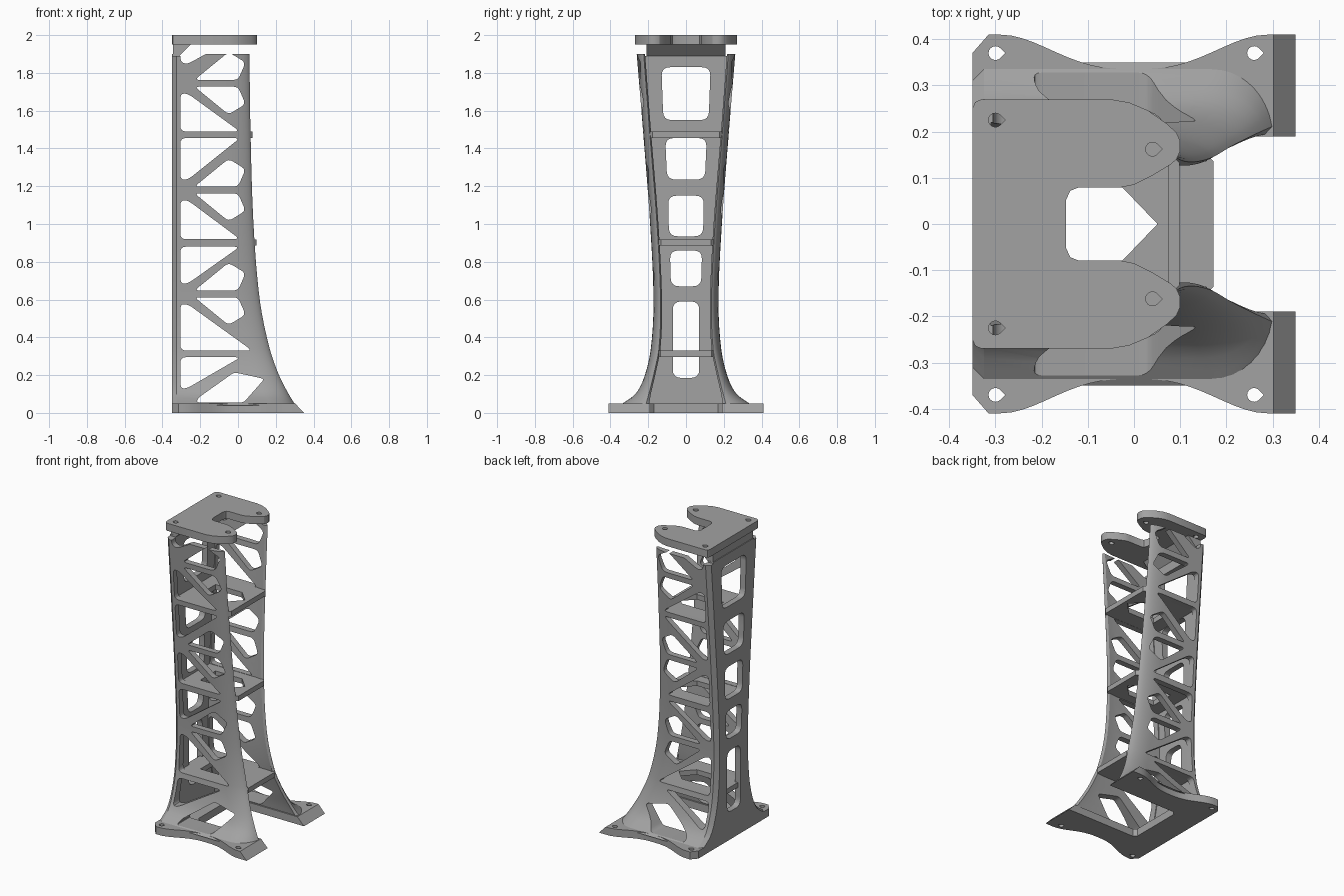
import bpy, bmesh, math
from mathutils import Vector

if "Cube" in bpy.data.objects:
    bpy.data.objects.remove(bpy.data.objects["Cube"])

grey = bpy.data.materials.new("plain grey")
grey.use_nodes = True
COLOUR = (0.36, 0.36, 0.36, 1)
grey.diffuse_color = COLOUR
grey.node_tree.nodes["Principled BSDF"].inputs["Base Color"].default_value = COLOUR

PLACE = {"x": lambda a, b, t: (t, a, b), "y": lambda a, b, t: (a, t, b),
         "z": lambda a, b, t: (a, b, t)}


def finish(bm, name):
    bmesh.ops.recalc_face_normals(bm, faces=bm.faces)
    mesh = bpy.data.meshes.new(name)
    bm.to_mesh(mesh)
    bm.free()
    mesh.materials.append(grey)
    obj = bpy.data.objects.new(name, mesh)
    bpy.context.collection.objects.link(obj)
    return obj


def loft(bm, rings):
    """Closed solid through a stack of equal rings."""
    rows = [[bm.verts.new(p) for p in ring] for ring in rings]
    n = len(rows[0])
    for low, high in zip(rows, rows[1:]):
        for i in range(n):
            j = (i + 1) % n
            bm.faces.new((low[i], low[j], high[j], high[i]))
    bm.faces.new(rows[0])
    bm.faces.new(rows[-1])


def rounded(pts, r):
    """Round every corner of a 2D outline."""
    if not r:
        return pts
    out = []
    for i, p in enumerate(pts):
        p, a, b = Vector(p), Vector(pts[i - 1]), Vector(pts[(i + 1) % len(pts)])
        start = p + (a - p).normalized() * min(r, (a - p).length * 0.45)
        end = p + (b - p).normalized() * min(r, (b - p).length * 0.45)
        for k in range(5):
            t = k / 4
            out.append((start * (1 - t) ** 2 + p * 2 * t * (1 - t) + end * t * t)[:])
    return out


def prism(bm, pts, axis, t0, t1, r=0):
    put = PLACE[axis]
    pts = rounded(pts, r)
    loft(bm, [[put(a, b, t) for a, b in pts] for t in (t0, t1)])


def solid(name, shapes):
    bm = bmesh.new()
    for shape in shapes:
        prism(bm, *shape)
    return finish(bm, name)


def cut(obj, shapes):
    cutter = solid("cutter", shapes)
    cutter.hide_render = True
    mod = obj.modifiers.new("cut", "BOOLEAN")
    mod.operation, mod.solver, mod.object = "DIFFERENCE", "EXACT", cutter
    bpy.context.view_layer.objects.active = obj
    bpy.ops.object.modifier_apply(modifier=mod.name)
    bpy.data.objects.remove(cutter)


def teardrop(cx, cy, r=0.015):
    arc = [math.radians(45 + 270 * k / 12) for k in range(13)]
    return [(cx + r * math.cos(a), cy + r * math.sin(a)) for a in arc] + [(cx + r * 1.41, cy)]


def both_sides(half):
    """Mirror an open 2D chain across y = 0 to close it."""
    return half + [(x, -y) for x, y in reversed(half)]


# Height, outer half width, inner half width, front edge
PROFILE = [(0.04, 0.35, 0.20, 0.305), (0.1, 0.268, 0.19, 0.268), (0.2, 0.218, 0.167, 0.217),
           (0.35, 0.185, 0.138, 0.165), (0.6, 0.172, 0.131, 0.115), (1.0, 0.19, 0.15, 0.082),
           (1.5, 0.228, 0.19, 0.066), (1.96, 0.266, 0.225, 0.06)]


def section(z):
    """Smooth interpolation of the profile rows."""
    i = max(k for k in range(len(PROFILE) - 1) if PROFILE[k][0] <= z)

    def slope(k, c):
        a, b = PROFILE[max(k - 1, 0)], PROFILE[min(k + 1, len(PROFILE) - 1)]
        return (b[c] - a[c]) / (b[0] - a[0])
    p, q = PROFILE[i], PROFILE[i + 1]
    h = q[0] - p[0]
    t = (z - p[0]) / h
    return [p[c] * (1 + 2 * t) * (1 - t) ** 2 + slope(i, c) * h * t * (1 - t) ** 2
            + q[c] * t * t * (3 - 2 * t) + slope(i + 1, c) * h * t * t * (t - 1)
            for c in (1, 2, 3)]


def channel_ring(z):
    """C-shaped section, open to the front edge, with inward curling lips."""
    w, wi, xf = section(z)
    half = [(-0.35, w - 0.025), (-0.325, w)]
    for k in range(9):
        a = math.radians(80 * k / 8)
        half.append((xf - 0.13 + 0.13 * math.sin(a) / math.sin(math.radians(80)),
                     w - (w - wi) * 1.1 * (1 - math.cos(a))))
    half += [(xf - 0.015, wi - 0.004), (xf - 0.06, wi), (-0.31, wi)]
    return [(x, y, z) for x, y in both_sides(half)]


# Tower: back wall and two side walls
bm = bmesh.new()
heights = [0.04 + 0.02 * k for k in range(16)] + [0.4 + 0.06 * k for k in range(27)]
loft(bm, [channel_ring(z) for z in heights if z < 1.955])
tower = finish(bm, "lattice_tower")

# Truss openings, mirrored about the middle of each bay
holes = []
for low, mid, high in ((0.33, 0.63, 0.88), (0.92, 1.18, 1.455), (1.49, 1.745, 2.03)):
    for s, base in ((-1, low), (1, high)):
        tip = 0.075 if base == low == 0.33 else 0.01
        if base < 2:
            triangle = [(-0.305, base), (-0.305, mid + s * 0.055),
                        (-0.265, mid + s * 0.055), (tip, base)]
        else:
            triangle = [(-0.305, 1.915), (-0.305, 1.86), (-0.27, 1.845), (-0.08, 1.95), (-0.22, 1.95)]
        diamond = [(-0.23, mid + s * 0.018), (0.0, mid + s * 0.018), (0.04, mid + s * 0.11),
                   (-0.05, mid + s * 0.165)]
        holes += [(triangle, "y", -0.6, 0.6, 0.03), (diamond, "y", -0.6, 0.6, 0.025)]
holes.append(([(-0.305, 0.295), (-0.305, 0.13), (-0.27, 0.13), (0.015, 0.295)], "y", -0.6, 0.6, 0.03))
holes.append(([(-0.22, 0.055), (-0.21, 0.08), (-0.02, 0.215), (0.14, 0.18), (0.03, 0.055)],
              "y", -0.6, 0.6, 0.02))
cut(tower, holes)

# Back wall windows
windows = []
for z0, z1, low_w, high_w in ((1.55, 1.83, 0.12, 0.13), (1.235, 1.455, 0.1, 0.11),
                              (0.935, 1.15, 0.09, 0.095), (0.67, 0.86, 0.08, 0.085),
                              (0.185, 0.59, 0.07, 0.07)):
    quad = [(-low_w, z0), (low_w, z0), (high_w, z1), (-high_w, z1)]
    windows.append((quad, "x", -0.4, -0.306, 0.045))
cut(tower, windows)

# Screw clearance at the top back corners
cut(tower, [([(-0.4, s * 0.21), (-0.27, s * 0.21), (-0.27, s * 0.4), (-0.4, s * 0.4)],
             "z", 1.89, 1.97) for s in (-1, 1)])

# Base: U-shaped flange with sloped toes
edge = [(-0.35, 0.37), (-0.315, 0.41)]
for k in range(25):
    x = -0.29 + 0.58 * k / 24
    edge.append((x, 0.335 + 0.0375 * (1 - math.cos(math.pi * min(1, abs(x) / 0.29) ** 1.3))))
edge += [(0.35, 0.41), (0.35, 0.19), (-0.15, 0.19), (-0.17, 0.17)]
bm = bmesh.new()
loft(bm, [[(min(x, front), y, z) for x, y in both_sides(edge)]
          for z, front in ((0, 0.35), (0.05, 0.302))])
base = finish(bm, "base_flange")
cut(base, [(teardrop(x, s * 0.37), "z", -0.1, 0.2) for x in (-0.3, 0.26) for s in (-1, 1)])

# Top plate with rounded lobes and a central slot
lobe = [(-0.35, 0.25), (-0.344, 0.264), (-0.33, 0.27), (-0.05, 0.27), (-0.01, 0.263),
        (0.03, 0.246), (0.07, 0.218), (0.092, 0.198), (0.1, 0.18), (0.1, 0.158), (0.092, 0.14),
        (0.078, 0.128), (0.04, 0.105), (0.0, 0.085), (-0.03, 0.079), (-0.12, 0.079),
        (-0.138, 0.072), (-0.147, 0.052)]
plate = solid("top_plate", [(both_sides(lobe), "z", 1.95, 2.0)])
cut(plate, [(teardrop(x, s * y), "z", 1.9, 2.1) for x, y in ((-0.3, 0.225), (0.04, 0.162))
            for s in (-1, 1)])

# Sloped brace under the top plate
brace = solid("top_brace", [([(-0.345, 1.95), (-0.345, 1.89), (-0.31, 1.89), (-0.25, 1.95)],
                             "y", -0.209, 0.209)])

# Shelves across the channel, each with a pointed opening
shelves = []
for name, z0, z1, front in (("lower_shelf", 0.297, 0.33, 0.172), ("middle_shelf", 0.885, 0.918, 0.098),
                            ("upper_shelf", 1.456, 1.49, 0.076)):
    w = section(z0)[1] + 0.01
    shelf = solid(name, [([(-0.33, -w), (front - 0.02, -w), (front, 0.02 - w), (front, w - 0.02),
                           (front - 0.02, w), (-0.33, w)], "z", z0, z1)])
    cut(shelf, [(both_sides([(-0.22, 0.079), (-0.025, 0.079), (0.05, 0.001)]), "z", z0 - 0.1, z1 + 0.1)])
    shelves.append(shelf)

# Smooth curved walls, keep sharp edges
for obj in bpy.context.view_layer.objects:
    obj.select_set(obj in [tower, base, plate, brace] + shelves)
bpy.context.view_layer.objects.active = tower
bpy.ops.object.shade_smooth_by_angle(angle=math.radians(25))
